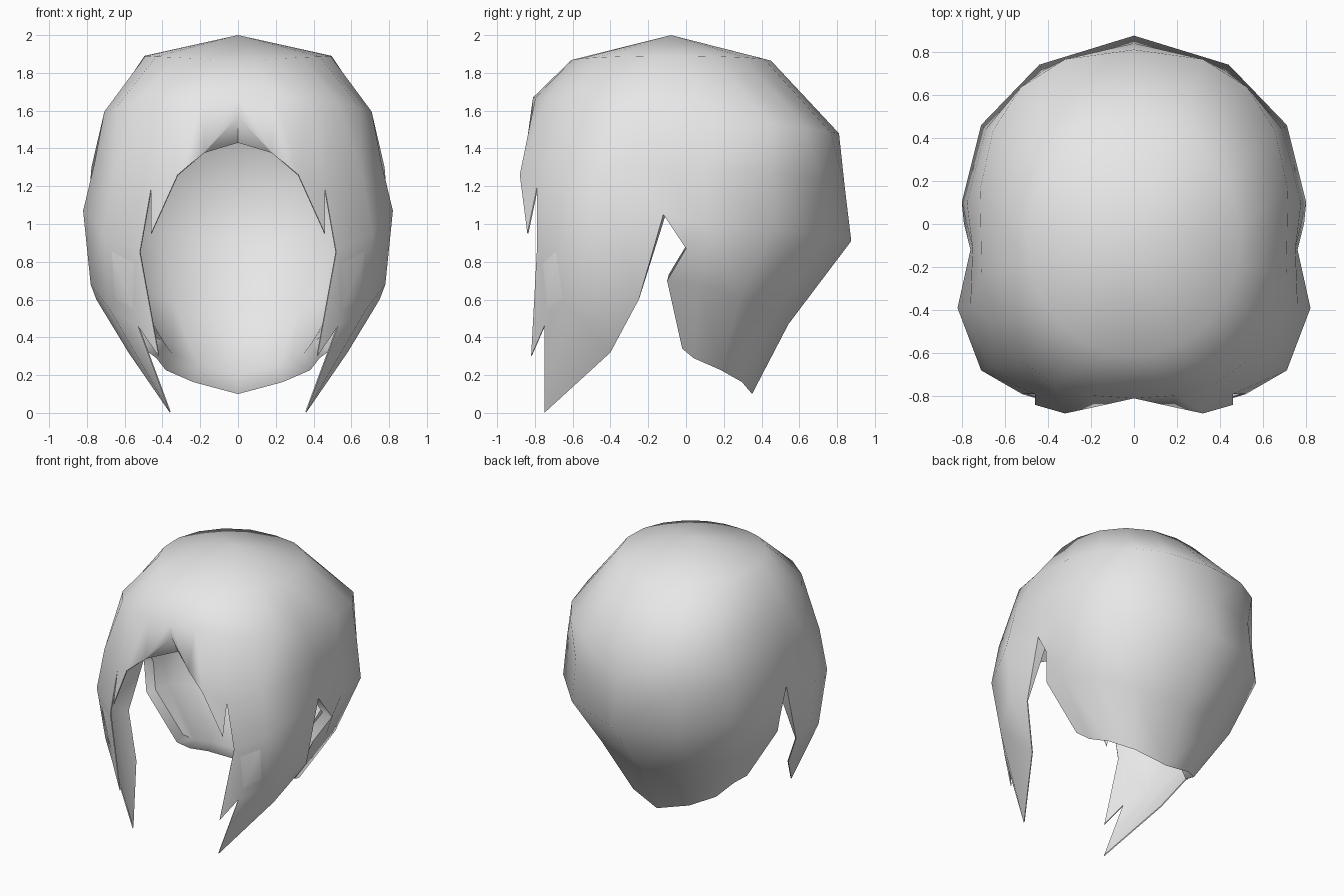
import bpy, bmesh, math
from mathutils import Vector

cube = bpy.data.objects.get("Cube")
if cube:
    bpy.data.objects.remove(cube)

# Half of the hair in columns 0 (front centre) to 10 (back centre)
# Fringe, side lock and ear edge
POINTS = {
    "crown": (0, -.08, 2.0),
    "C0": (0, -.8, 1.57), "C1": (.18, -.85, 1.38), "C2": (.32, -.88, 1.26),
    "fringe_tip": (.46, -.84, .95), "C3": (.46, -.79, 1.19),
    "C4": (.66, -.66, 1.25), "C5": (.76, -.38, 1.32), "C6": (.75, -.11, 1.3),
    "D3": (.52, -.79, .85), "D4": (.71, -.68, .95), "D5": (.82, -.39, 1.07),
    "D6": (.76, -.12, 1.05),
    "L4": (.68, -.62, .55), "L5": (.78, -.39, .68), "L6": (.75, -.25, .6),
    "lock_tip": (.42, -.82, .3), "lock_notch": (.53, -.75, .46),
    "long_tip": (.36, -.75, 0), "lock_back": (.58, -.4, .32),
    "ear": (.79, 0, .87), "E6": (.7, -.1, .7), "F6": (.5, -.02, .34),
}

# Two rounded rings over the top of the head
for j in range(11):
    t = math.pi * (j / 10) ** 1.2
    s, c = abs(math.sin(t)), math.cos(t)
    if j == 10:
        s = 0
    POINTS[f"A{j}"] = (.5 * s, -.08 - .53 * c, 1.865 + .025 * s)
    POINTS[f"B{j}"] = (.72 * s ** .8, -math.copysign(.81 * abs(c) ** .8, c), 1.575 + .095 * c)

# Back of the head: one outline, scaled and lowered ring by ring
OUTLINE = [(.8, .1), (.71, .46), (.44, .74), (0, .875)]
for ring, sx, sy, z_side, z_back in (("C", .97, .96, 1.3, 1.2), ("D", 1, 1, 1, .91),
                                     ("E", .87, .62, .68, .47), ("F", .54, .4, .29, .1)):
    for i, (x, y) in enumerate(OUTLINE):
        POINTS[f"{ring}{7+i}"] = (x * sx, y * sy, z_side + (z_back - z_side) * i / 3)

# Faces: regular bands between rings, then the pointed locks
FACES = [("crown", f"A{j}", f"A{j+1}") for j in range(10)]
for up, low, first in (("A", "B", 0), ("B", "C", 0), ("C", "D", 3), ("D", "E", 7), ("E", "F", 6)):
    FACES += [(f"{up}{j}", f"{low}{j}", f"{low}{j+1}", f"{up}{j+1}") for j in range(first, 10)]
FACES += [
    ("C2", "fringe_tip", "C3"),
    ("D3", "lock_tip", "lock_notch"), ("D3", "lock_notch", "L4", "D4"),
    ("D4", "L4", "L5", "D5"), ("D5", "L5", "L6", "D6"),
    ("lock_notch", "long_tip", "L4"), ("L4", "long_tip", "lock_back", "L5"),
    ("L5", "lock_back", "L6"),
    ("D6", "ear", "D7"), ("ear", "E6", "E7", "D7"),
]

# The lining is a smaller copy; locks and fringe edges taper to almost nothing
THIN = {"C1", "C2", "C3", "D3", "D4", "D5", "L4", "L5", "L6", "fringe_tip",
        "lock_tip", "lock_notch", "long_tip", "lock_back"}


def lining(name):
    if name == "C0":
        return Vector((0, -.72, 1.43))
    p = Vector(POINTS[name])
    q = Vector((p.x * .9, p.y * .91, 1 + (p.z - 1) * .89))
    return p.lerp(q, .08 if name in THIN else 1)


bm = bmesh.new()
outer = {n: bm.verts.new(p) for n, p in POINTS.items()}
inner = {n: bm.verts.new(lining(n)) for n in POINTS}
pair = {outer[n]: inner[n] for n in POINTS}
shell = [bm.faces.new([outer[n] for n in f]) for f in FACES]
for f in FACES:
    bm.faces.new([inner[n] for n in reversed(f)])

# Rim joining the hair to its lining along every free edge
for e in {e for f in shell for e in f.edges if len(e.link_faces) == 1}:
    a, b = e.verts
    if a.co.x + b.co.x > 1e-5:
        bm.faces.new((a, b, pair[b], pair[a]))

# Mirror to the other side
copy = bmesh.ops.duplicate(bm, geom=bm.verts[:] + bm.edges[:] + bm.faces[:])["geom"]
for v in copy:
    if isinstance(v, bmesh.types.BMVert):
        v.co.x *= -1
bmesh.ops.reverse_faces(bm, faces=[f for f in copy if isinstance(f, bmesh.types.BMFace)])
bmesh.ops.remove_doubles(bm, verts=bm.verts, dist=1e-5)
bmesh.ops.recalc_face_normals(bm, faces=bm.faces)

mesh = bpy.data.meshes.new("hair")
bm.to_mesh(mesh)
bm.free()
hair = bpy.data.objects.new("hair", mesh)
bpy.context.collection.objects.link(hair)

mat = bpy.data.materials.new("light grey")
mat.use_nodes = True
mat.diffuse_color = (.8, .8, .8, 1)
mat.node_tree.nodes["Principled BSDF"].inputs["Base Color"].default_value = (.8, .8, .8, 1)
mesh.materials.append(mat)

bpy.ops.object.select_all(action='DESELECT')
hair.select_set(True)
bpy.context.view_layer.objects.active = hair
bpy.ops.object.shade_smooth_by_angle(angle=math.radians(65))
